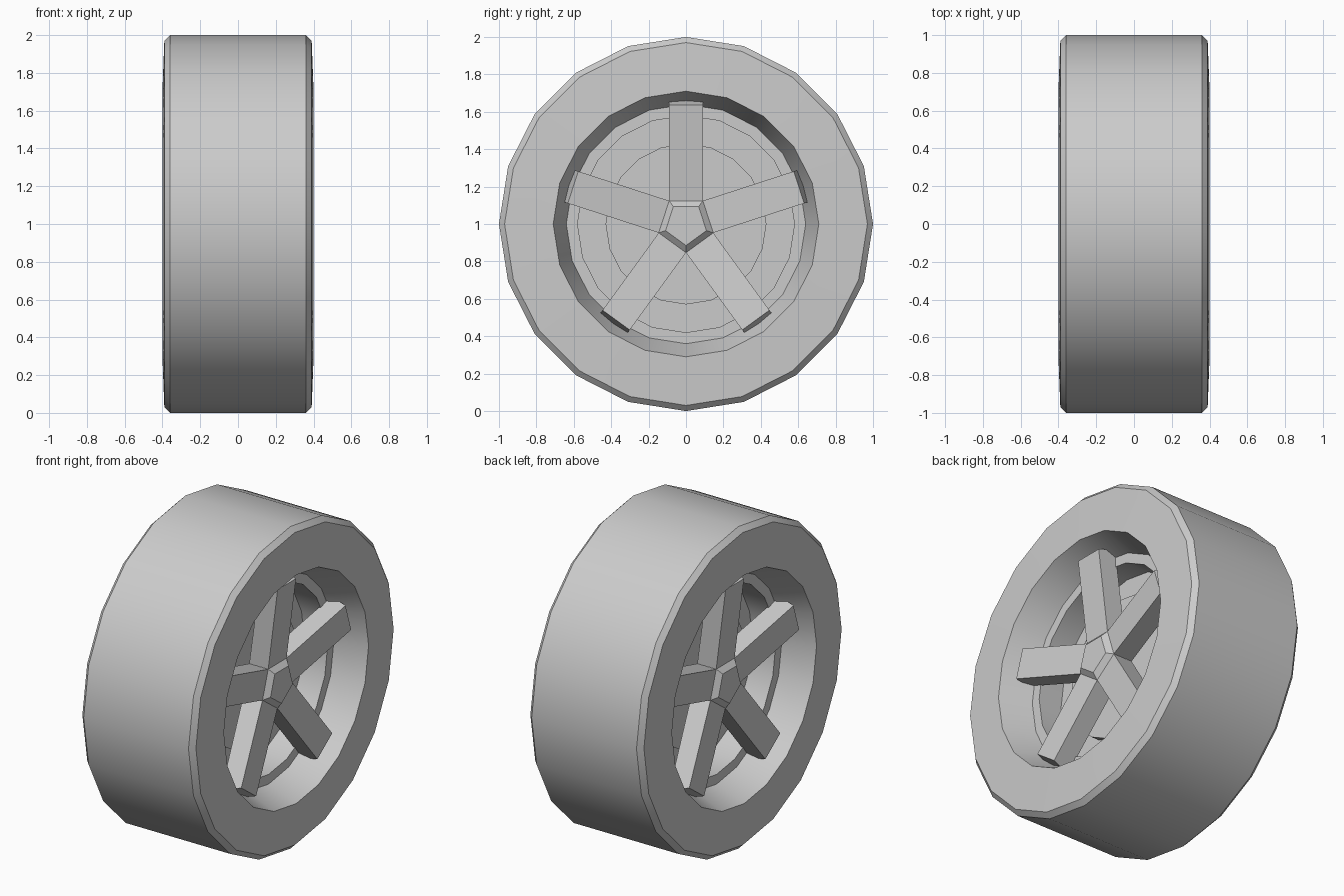
import bpy, bmesh
from math import sin, cos, pi, radians

if "Cube" in bpy.data.objects:
    bpy.data.objects.remove(bpy.data.objects["Cube"])

SIDES = 20
CZ = 1.0


def finish(bm, name, smooth=False):
    bmesh.ops.remove_doubles(bm, verts=bm.verts, dist=1e-5)
    bmesh.ops.recalc_face_normals(bm, faces=bm.faces)
    me = bpy.data.meshes.new(name)
    bm.to_mesh(me)
    bm.free()
    ob = bpy.data.objects.new(name, me)
    bpy.context.collection.objects.link(ob)
    if smooth:
        bpy.ops.object.select_all(action='DESELECT')
        ob.select_set(True)
        bpy.context.view_layer.objects.active = ob
        bpy.ops.object.shade_smooth_by_angle(angle=radians(25))
    return ob


def ring(bm, x, r, n, start=0.0):
    return [bm.verts.new((x, r * sin(start + 2 * pi * i / n),
                          CZ + r * cos(start + 2 * pi * i / n))) for i in range(n)]


def bridge(bm, a, b):
    n = len(a)
    for i in range(n):
        j = (i + 1) % n
        bm.faces.new((a[i], a[j], b[j], b[i]))


def lathe(name, profile, n=SIDES, start=0.0, caps=True, smooth=False):
    bm = bmesh.new()
    rings = [ring(bm, x, r, n, start) for x, r in profile]
    for a, b in zip(rings, rings[1:]):
        bridge(bm, a, b)
    if caps:
        bm.faces.new(rings[0])
        bm.faces.new(rings[-1])
    return finish(bm, name, smooth)


# Tyre: tread, chamfers, sidewalls and conical openings
half = [(0.21, 0.64), (0.40, 0.71), (0.39, 0.97), (0.36, 1.0)]
lathe("tyre", half + [(-x, r) for x, r in reversed(half)], caps=False, smooth=True)

# Rim core: lip, recess wall, floor and raised disc, on both sides
core = [(0.10, 0.43), (0.05, 0.43), (0.05, 0.58), (0.21, 0.58), (0.21, 0.64)]
lathe("rim_core", core + [(-x, r) for x, r in reversed(core)], smooth=True)


# One spoke: tilted outwards towards the rim, slanted outer end
def spoke(name, angle, side):
    bm = bmesh.new()
    w = 0.09
    section = [(0.27, 0.12), (0.335, 0.635), (0.215, 0.675), (0.14, 0.12)]
    loops = []
    for y in (-w, w):
        loops.append([bm.verts.new((side * x, y * cos(angle) + r * sin(angle),
                                    CZ + r * cos(angle) - y * sin(angle)))
                      for x, r in section])
    bridge(bm, *loops)
    for loop in loops:
        bm.faces.new(loop)
    finish(bm, name)


for side, label in ((1, "right"), (-1, "left")):
    for k in range(5):
        spoke(f"spoke_{label}_{k + 1}", 2 * pi * k / 5, side)
    # Pentagonal hub cap with a bevelled front
    lathe(f"hub_{label}",
          [(side * 0.14, 0.154), (side * 0.27, 0.154), (side * 0.30, 0.115)],
          n=5, start=pi / 5)
